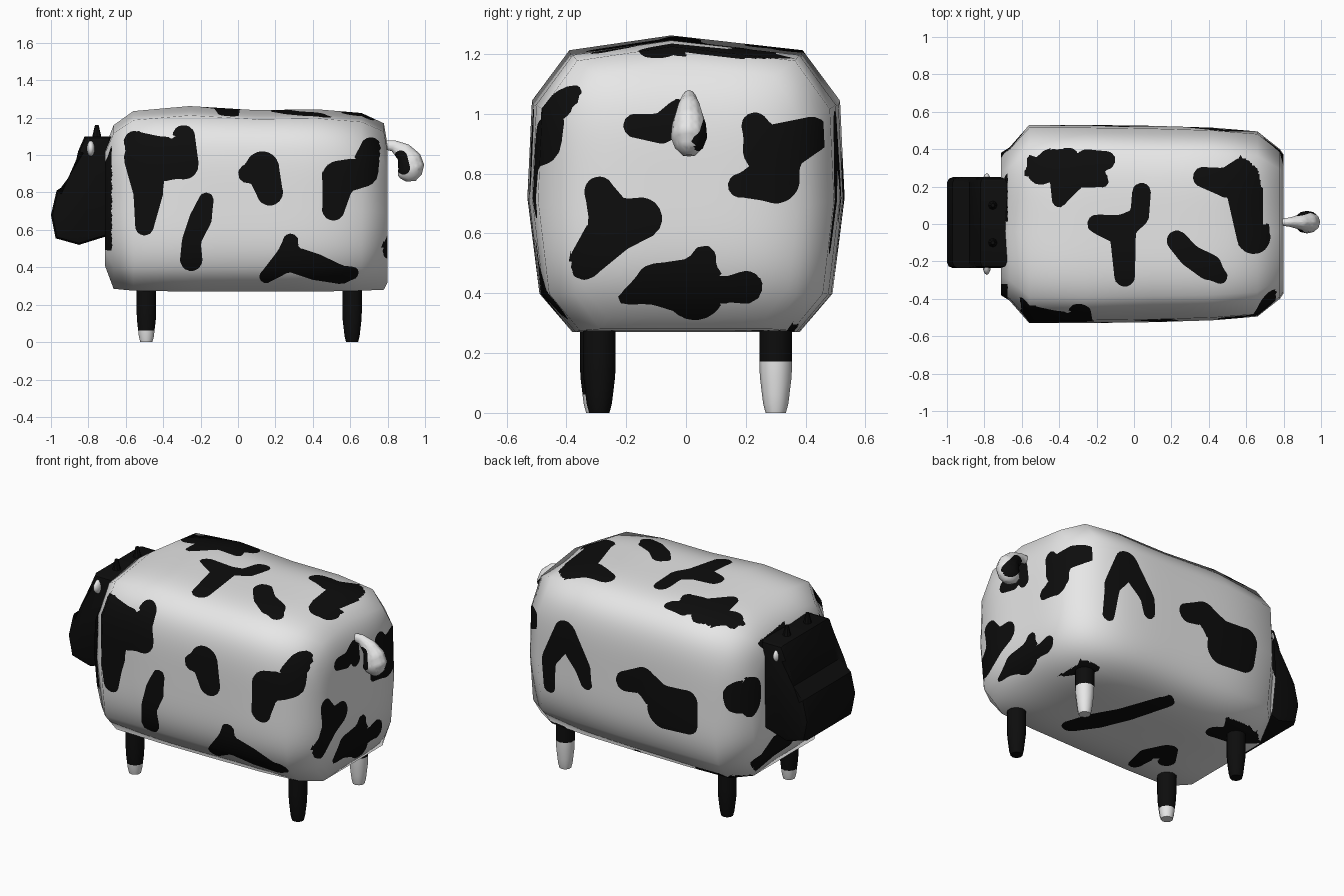
import bpy, bmesh, math
from mathutils import Vector

if "Cube" in bpy.data.objects:
    bpy.data.objects.remove(bpy.data.objects["Cube"])


def material(name, c):
    m = bpy.data.materials.new(name)
    m.diffuse_color = (c, c, c, 1)
    m.use_nodes = True
    m.node_tree.nodes["Principled BSDF"].inputs["Base Color"].default_value = m.diffuse_color
    return m


WHITE = material("off white", 0.8)
BLACK = material("coat black", 0.004)


def finish(name, bm, mats, angle=None):
    bmesh.ops.recalc_face_normals(bm, faces=bm.faces[:])
    me = bpy.data.meshes.new(name)
    bm.to_mesh(me)
    bm.free()
    for m in mats:
        me.materials.append(m)
    ob = bpy.data.objects.new(name, me)
    bpy.context.collection.objects.link(ob)
    me.polygons.foreach_set("use_smooth", [True] * len(me.polygons))
    if angle:
        bpy.ops.object.select_all(action='DESELECT')
        ob.select_set(True)
        bpy.context.view_layer.objects.active = ob
        bpy.ops.object.shade_smooth_by_angle(angle=math.radians(angle))
    return ob


def loft(rings):
    bm = bmesh.new()
    vs = [[bm.verts.new(p) for p in r] for r in rings]
    n = len(vs[0])
    for a, b in zip(vs, vs[1:]):
        for i in range(n):
            bm.faces.new((a[i], a[(i + 1) % n], b[(i + 1) % n], b[i]))
    bm.faces.new(vs[0][::-1])
    bm.faces.new(vs[-1])
    return bm


def refine(bm, limit):
    bmesh.ops.triangulate(bm, faces=bm.faces[:])
    for _ in range(9):
        long_edges = [e for e in bm.edges if e.calc_length() > limit]
        if not long_edges:
            break
        bmesh.ops.subdivide_edges(bm, edges=long_edges, cuts=1)
        bmesh.ops.triangulate(bm, faces=bm.faces[:])


def cut_spots(bm, field):
    """Cut the faces along field = 0 and make the inside black."""
    val = {v: field(v.co) for v in bm.verts}
    new = []
    for e in list(bm.edges):
        a, b = e.verts
        if val[a] * val[b] < 0:
            new.append(bmesh.utils.edge_split(e, a, val[a] / (val[a] - val[b]))[1])
    bmesh.ops.connect_verts(bm, verts=new)
    for f in bm.faces:
        f.material_index = 1 if field(f.calc_center_median()) < 0 else 0


def blob(chain, u, v):
    """Signed distance to a stroke of circles (u, v, radius)."""
    best = 0.06
    for (a, b, r), (c, d, s) in zip(chain, chain[1:]):
        du, dv = c - a, d - b
        t = ((u - a) * du + (v - b) * dv) / (du * du + dv * dv + 1e-9)
        t = min(1, max(0, t))
        best = min(best, math.hypot(u - a - t * du, v - b - t * dv) - r - t * (s - r))
    return max(best, -0.06)


# Coat spots, one list of strokes for each side of the body
NEAR = [  # x, z, radius
    [(-.5, .62, .05), (-.48, .8, .08), (-.5, .98, .11), (-.55, 1.07, .06), (-.4, .98, .12),
     (-.29, .95, .08), (-.29, 1.1, .06)],
    [(-.17, .76, .04), (-.2, .66, .06), (-.25, .54, .05), (-.25, .44, .06)],
    [(.05, .9, .05), (.13, .93, .09), (.17, .8, .07)],
    [(.51, .71, .06), (.54, .88, .09), (.67, .91, .08), (.71, 1.04, .055)],
    [(.15, .35, .035), (.27, .45, .07), (.28, .54, .04), (.27, .45, .07), (.42, .4, .07),
     (.55, .36, .05), (.61, .37, .035)]]
FAR = [  # x, z, radius
    [(.59, .57, .04), (.58, .75, .05), (.47, .93, .08), (.34, .76, .055), (.32, .67, .04)],
    [(.05, .76, .06), (-.08, .8, .08), (-.2, .7, .11), (-.38, .75, .07), (-.36, .62, .08),
     (-.2, .63, .1)],
    [(-.66, .84, .07), (-.67, .78, .07)]]
TOP = [  # x, y, radius
    [(-.58, .33, .045), (-.5, .28, .07), (-.4, .35, .09), (-.38, .42, .05), (-.37, .3, .09),
     (-.4, .13, .04), (-.32, .28, .09), (-.17, .23, .035), (-.25, .33, .07), (-.15, .34, .05)],
    [(.04, .17, .05), (.03, .04, .05), (-.06, -.02, .07), (-.2, 0, .05), (-.06, -.05, .07),
     (-.05, -.28, .055)],
    [(.37, .25, .055), (.5, .22, .08), (.61, .28, .09), (.6, .15, .1), (.64, -.07, .09)],
    [(.23, -.09, .055), (.3, -.17, .06), (.4, -.23, .07), (.46, -.28, .04)]]
BELLY = [  # x, y, radius
    [(.7, .22, .05), (.63, .36, .07), (.6, .5, .04)],
    [(.28, -.2, .06), (.22, -.08, .08), (.14, .08, .07), (.06, .33, .06)],
    [(-.26, -.3, .04), (-.25, -.17, .06), (-.3, -.07, .06), (-.38, -.17, .05)],
    [(-.38, .26, .06), (-.5, .3, .09), (-.6, .33, .06), (-.5, .3, .09), (-.37, .45, .06)]]
RUMP = [  # y, z, radius
    [(-.17, .96, .04), (-.08, .95, .05), (-.02, 1.0, .05), (0, .92, .04)],
    [(.23, .96, .045), (.27, .88, .08), (.42, .93, .06), (.3, .87, .08), (.3, .78, .08),
     (.18, .76, .04)],
    [(-.29, .74, .05), (-.24, .63, .085), (-.15, .65, .07), (-.24, .62, .085), (-.34, .5, .055)],
    [(-.2, .385, .025), (-.1, .43, .07), (.03, .42, .1), (.06, .52, .04), (.03, .41, .1),
     (.12, .41, .04), (.2, .42, .055)]]
CHEST = [  # y, z, radius
    [(.38, .84, .09), (.38, .78, .09)],
    [(.3, .36, .05), (.15, .42, .07), (0, .4, .04)],
    [(.22, 1.1, .05), (.05, 1.12, .04)],
    [(-.38, 1.05, .06), (-.4, .8, .08), (-.37, .55, .06)]]


def coat(p):
    x, y, z = p
    if x > (0.775 if y < 0 else 0.69):
        side, u, v = RUMP, y, z
    elif x < -0.675:
        side, u, v = CHEST, y, z
    elif z > 1.185:
        side, u, v = TOP, x, y
    elif z < 0.295:
        side, u, v = BELLY, x, y
    else:
        side, u, v = (NEAR if y < 0 else FAR), x, z
    return min(blob(c, u, v) for c in side)


# Body: faceted barrel lofted along x, each section (x, half width, bottom, top)
half = [(.38, 0), (.49, .13), (.53, .46), (.515, .78), (.39, .95)]
section = half + [(-.05, 1)] + [(-y, t) for y, t in reversed(half)]
stations = [(-.712, .38, .41, 1.04), (-.665, .41, .285, 1.16), (-.56, .53, .275, 1.235),
            (-.26, .53, .27, 1.262), (.1, .525, .27, 1.24), (.42, .515, .27, 1.245),
            (.66, .495, .275, 1.225), (.78, .40, .28, 1.17), (.80, .37, .32, 1.05)]
bm = loft([[(x, y * w / .53, b + t * (h - b)) for y, t in section] for x, w, b, h in stations])
refine(bm, 0.04)
cut_spots(bm, coat)
body = finish("body", bm, [WHITE, BLACK])
# soft rounded shading across the coarse shape
normals = []
for v in body.data.vertices:
    q = ((v.co.x - .045) / .755, v.co.y / .53, (v.co.z - .76) / .5)
    normals.append(Vector((q[0] ** 3 / .755, q[1] ** 3 / .53, q[2] ** 3 / .5)).normalized())
body.data.normals_split_custom_set_from_vertices(normals)

# Head: side profile extruded across y, with rounded edges
profile = [(-1.0, .68), (-.975, .555), (-.85, .52), (-.69, .57), (-.68, 1.1), (-.82, 1.1),
           (-.855, 1.02), (-.88, .86), (-.97, .81)]
bm = loft([[(x, y, z) for x, z in profile] for y in (-.235, .25)])
caps = [f for f in bm.faces if len(f.verts) > 4]
bmesh.ops.bevel(bm, geom=list({e for f in caps for e in f.edges}), offset=.03, segments=2,
                profile=.5, affect='EDGES')
finish("head", bm, [BLACK], 35)


# Eyes and horns, mirrored
for s, label in ((-1, "right"), (1, "left")):
    bm = bmesh.new()
    bmesh.ops.create_uvsphere(bm, u_segments=12, v_segments=8, radius=1)
    bmesh.ops.scale(bm, vec=(.022, .05, .043), verts=bm.verts)
    bmesh.ops.translate(bm, vec=(-.787, s * .222, 1.035), verts=bm.verts)
    finish(label + "_eye", bm, [WHITE])
    bm = bmesh.new()
    bmesh.ops.create_cone(bm, cap_ends=True, segments=8, radius1=.033, radius2=.01, depth=.1)
    bmesh.ops.translate(bm, vec=(-.755, s * .1, 1.11), verts=bm.verts)
    finish(label + "_horn", bm, [BLACK], 40)


def leg(name, x, y, sock):
    rows = [(0, .034), (.03, .042), (.062, .046), (.12, .053), (.172, .055), (.32, .055)]
    ang = [math.tau * (i + .5) / 10 for i in range(10)]
    bm = loft([[(x + r * math.cos(a), y + r * math.sin(a), z) for a in ang] for z, r in rows])
    for f in bm.faces:
        f.material_index = 0 if f.calc_center_median().z < sock else 1
    finish(name, bm, [WHITE, BLACK], 50)


# Legs, two of them with white socks
leg("front_right_leg", -.49, -.3, .06)
leg("front_left_leg", -.49, .3, -1)
leg("rear_right_leg", .61, -.29, -1)
leg("rear_left_leg", .61, .3, .17)

# Tail: curled drop; each ring (x, z, radius, tilt in degrees)
rings = [(.77, 1.055, .022, 0), (.83, 1.05, .03, -15), (.885, 1.015, .05, -35),
         (.915, .965, .071, -55), (.925, .92, .076, -68), (.925, .885, .058, -80),
         (.925, .86, .025, -85)]
out = []
for x, z, r, deg in rings:
    t = math.radians(deg)
    ring = []
    for i in range(12):
        a = math.tau * i / 12
        k = r * math.cos(a)
        ring.append((x - k * math.sin(t), .01 + r * .8 * math.sin(a), z + k * math.cos(t)))
    out.append(ring)
bm = loft(out)
refine(bm, 0.025)
cut_spots(bm, lambda p: blob([(.87, .99, .035), (.885, .93, .035)] if p.y < .01 else
                             [(.88, .99, .045), (.94, .92, .045)], p.x, p.z))
finish("tail", bm, [WHITE, BLACK])
